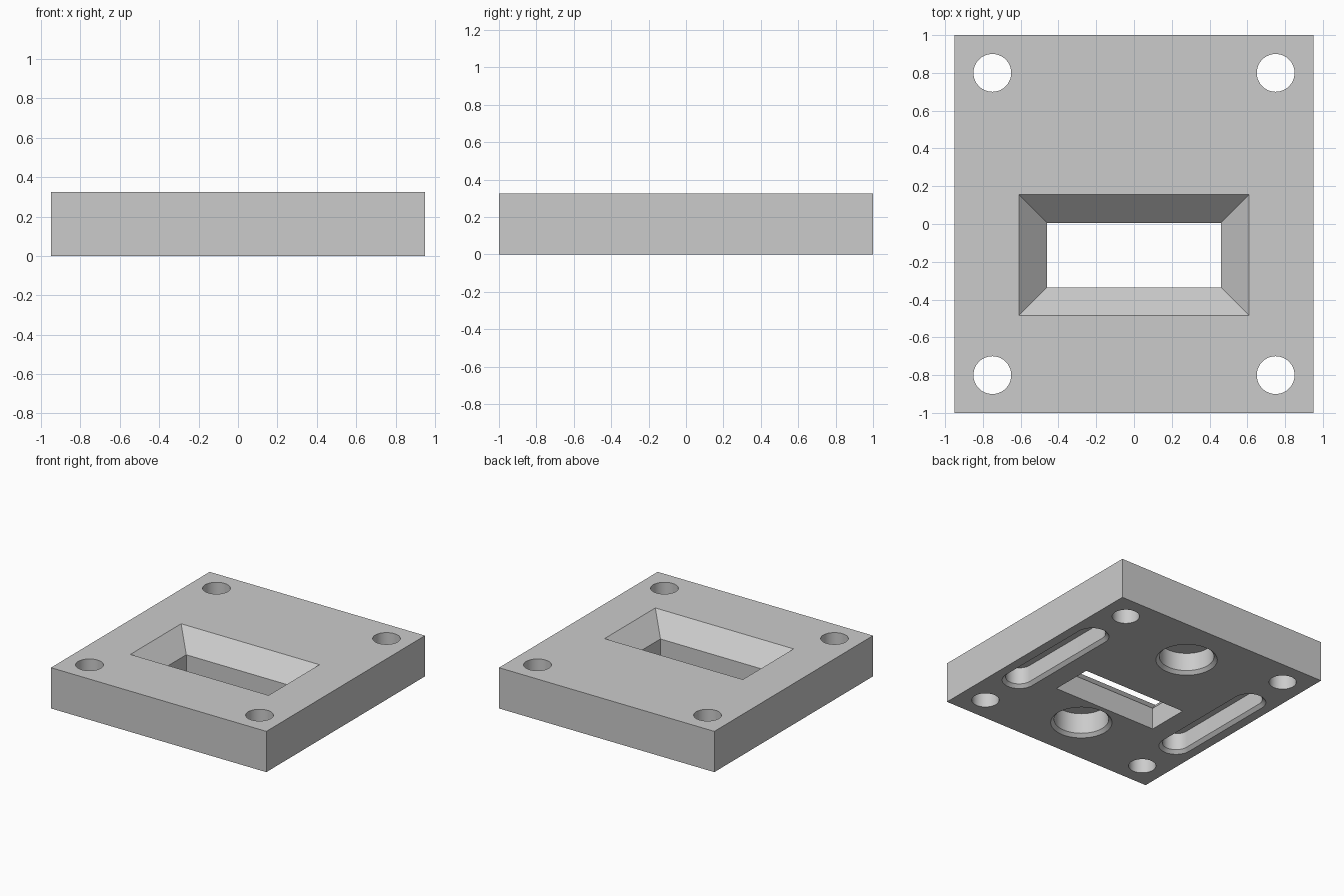
import bpy
import bmesh
from math import cos, sin, pi, radians

if "Cube" in bpy.data.objects:
    bpy.data.objects.remove(bpy.data.objects["Cube"], do_unlink=True)

WIDTH, LENGTH, THICK = 1.9, 2.0, 0.325
CHAMFER = 0.025
OVER = 0.05   # how far cutters reach past the plate

grey = bpy.data.materials.new("light_grey")
grey.use_nodes = True
colour = (0.6, 0.6, 0.6, 1)
grey.diffuse_color = colour
grey.node_tree.nodes["Principled BSDF"].inputs["Base Color"].default_value = colour


def rectangle(x0, x1, y0, y1):
    return [(x0, y0), (x1, y0), (x1, y1), (x0, y1)]


def capsule(cx, cy, radius, reach=0.0, steps=32):
    """Circle, or a slot along y when reach is above zero."""
    points = []
    for side in (1, -1):
        start = 0 if side > 0 else pi
        count = steps + 1 if reach else steps
        for i in range(count):
            a = start + pi * i / steps
            points.append((cx + radius * cos(a), cy + side * reach + radius * sin(a)))
    return points


def loft(name, sections):
    """Closed solid through stacked (z, outline) sections."""
    bm = bmesh.new()
    rings = [[bm.verts.new((x, y, z)) for x, y in outline] for z, outline in sections]
    bm.faces.new(rings[0][::-1])
    bm.faces.new(rings[-1])
    n = len(rings[0])
    for low, high in zip(rings, rings[1:]):
        for i in range(n):
            j = (i + 1) % n
            bm.faces.new((low[i], low[j], high[j], high[i]))
    bmesh.ops.recalc_face_normals(bm, faces=bm.faces)
    mesh = bpy.data.meshes.new(name)
    bm.to_mesh(mesh)
    bm.free()
    mesh.materials.append(grey)
    obj = bpy.data.objects.new(name, mesh)
    bpy.context.collection.objects.link(obj)
    return obj


def pocket(name, cx, cy, radius, depth, reach=0.0):
    """Blind recess in the underside with a chamfered mouth."""
    return loft(name, [
        (-OVER, capsule(cx, cy, radius + CHAMFER + OVER, reach)),
        (CHAMFER, capsule(cx, cy, radius, reach)),
        (depth, capsule(cx, cy, radius, reach))])


# Solid plate
plate = loft("mounting_plate", [
    (z, rectangle(-WIDTH / 2, WIDTH / 2, -LENGTH / 2, LENGTH / 2)) for z in (0, THICK)])

cutters = []

# Corner screw holes and long side slots
for sx in (-1, 1):
    for sy in (-1, 1):
        cutters.append(loft("screw_hole", [
            (z, capsule(0.75 * sx, 0.8 * sy, 0.1)) for z in (-OVER, THICK + OVER)]))
    cutters.append(pocket("side_slot", 0.75 * sx, 0, 0.1, 0.16, reach=0.415))

# Round pockets
for cy, depth in ((0.6, 0.17), (-0.6, 0.19)):
    cutters.append(pocket("round_pocket", 0, cy, 0.2, depth))

# Window: straight below, flared at 45 degrees above
def window(grow):
    return rectangle(-0.46 - grow, 0.46 + grow, -0.335 - grow, 0.005 + grow)

cutters.append(loft("window_cutter", [
    (-OVER, window(0)), (THICK - 0.15, window(0)), (THICK + OVER, window(0.15 + OVER))]))

# Cut everything out of the plate
bpy.context.view_layer.objects.active = plate
for cutter in cutters:
    cutter.hide_render = True
    mod = plate.modifiers.new(cutter.name, "BOOLEAN")
    mod.operation = "DIFFERENCE"
    mod.solver = "EXACT"
    mod.object = cutter
    bpy.ops.object.modifier_apply(modifier=mod.name)
for cutter in cutters:
    bpy.data.objects.remove(cutter, do_unlink=True)

# Smooth curved walls, crisp edges
bpy.ops.object.select_all(action="DESELECT")
plate.select_set(True)
bpy.ops.object.shade_smooth_by_angle(angle=radians(30))
